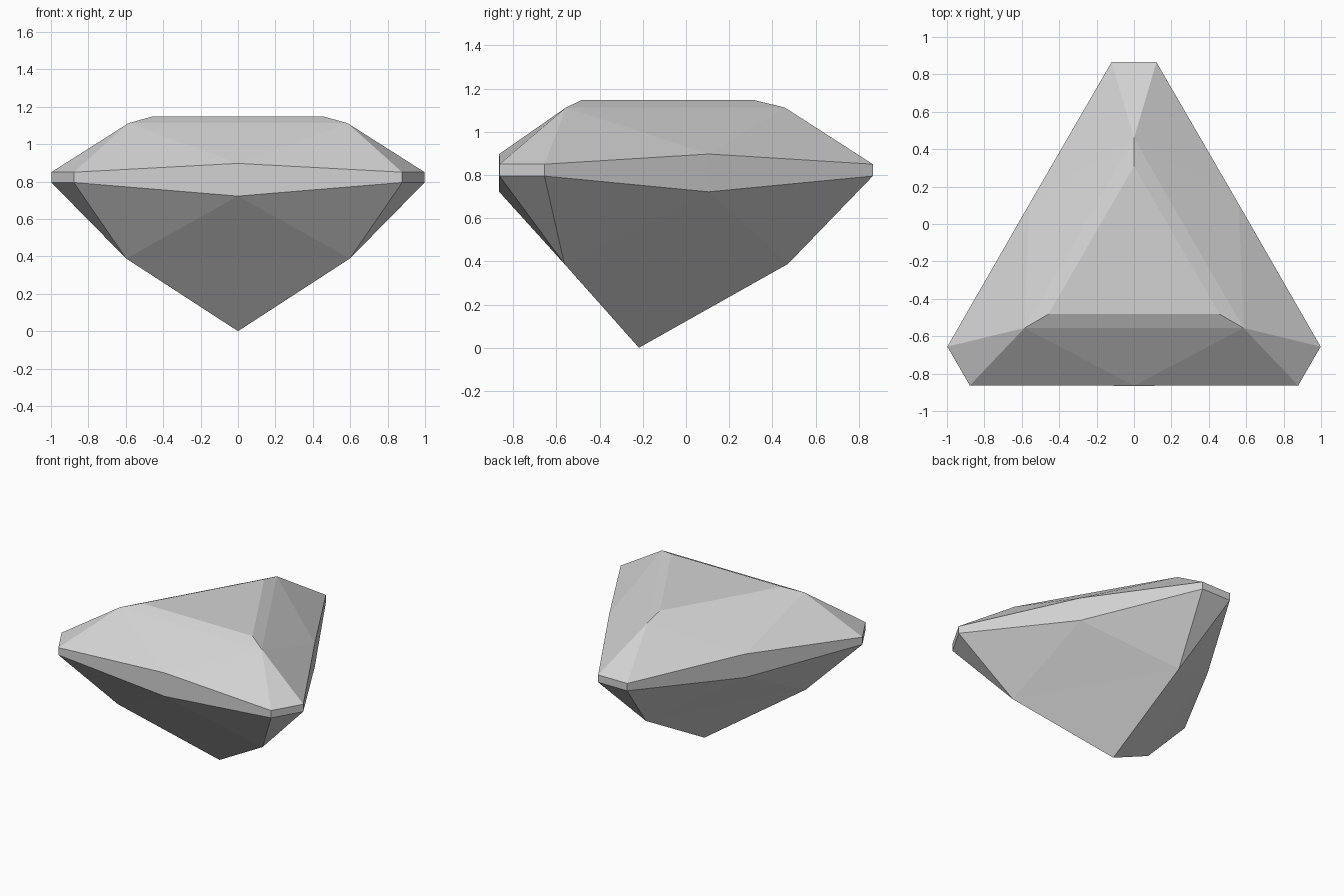
import bpy
import bmesh
from math import radians
from mathutils import Matrix, Vector

cube = bpy.data.objects.get("Cube")
if cube:
    bpy.data.objects.remove(cube, do_unlink=True)

# Pale grey stone
stone = bpy.data.materials.new("pale_grey_stone")
stone.use_nodes = True
grey = (0.65, 0.65, 0.65, 1)
stone.diffuse_color = grey
stone.node_tree.nodes["Principled BSDF"].inputs["Base Color"].default_value = grey

CENTRE = Vector((0, -0.218, 0))
CORNER_R, CORNER_HALF, SIDE_R = 1.083, 0.12, 0.647

bm = bmesh.new()


def ring(x, y, z):
    """Three vertices: one point turned by thirds about the gem's axis."""
    return [bm.verts.new(Matrix.Rotation(radians(120 * i), 3, "Z") @ Vector((x, y, z)) + CENTRE)
            for i in range(3)]


# Facet corners, with the back corner first in every ring
table = ring(0, 0.528, 1.148)
bevel = ring(0, 0.676, 1.112)
top_a = ring(CORNER_HALF, CORNER_R, 0.85)
top_b = ring(-CORNER_HALF, CORNER_R, 0.85)
low_a = ring(CORNER_HALF, CORNER_R, 0.795)
low_b = ring(-CORNER_HALF, CORNER_R, 0.795)
belly = ring(0, 0.69, 0.388)
tip = bm.verts.new(CENTRE)

# Girdle points halfway along each straight side
mid_turn = Matrix.Rotation(radians(60), 3, "Z")
mid_x, mid_y, _ = mid_turn @ Vector((0, SIDE_R, 0))
top_m = ring(mid_x, mid_y, 0.897)
low_m = ring(mid_x, mid_y, 0.722)

# Flat table, then one third of the facets at a time
bm.faces.new(table)
for i in range(3):
    n = (i + 1) % 3
    facets = [
        # Crown
        (table[i], bevel[i], bevel[n], table[n]),
        (bevel[i], top_m[i], bevel[n]),
        (bevel[i], top_b[i], top_m[i]),
        (bevel[n], top_m[i], top_a[n]),
        (bevel[i], top_a[i], top_b[i]),
        # Girdle
        (top_a[i], low_a[i], low_b[i], top_b[i]),
        (top_b[i], low_b[i], low_m[i], top_m[i]),
        (top_m[i], low_m[i], low_a[n], top_a[n]),
        # Pavilion
        (low_a[i], belly[i], low_b[i]),
        (low_b[i], belly[i], low_m[i]),
        (low_m[i], belly[n], low_a[n]),
        (low_m[i], belly[i], belly[n]),
        (belly[i], tip, belly[n]),
    ]
    for facet in facets:
        bm.faces.new(facet)

bmesh.ops.recalc_face_normals(bm, faces=bm.faces[:])
mesh = bpy.data.meshes.new("trillion_cut_gem")
bm.to_mesh(mesh)
bm.free()
mesh.materials.append(stone)
gem = bpy.data.objects.new("trillion_cut_gem", mesh)
bpy.context.collection.objects.link(gem)
